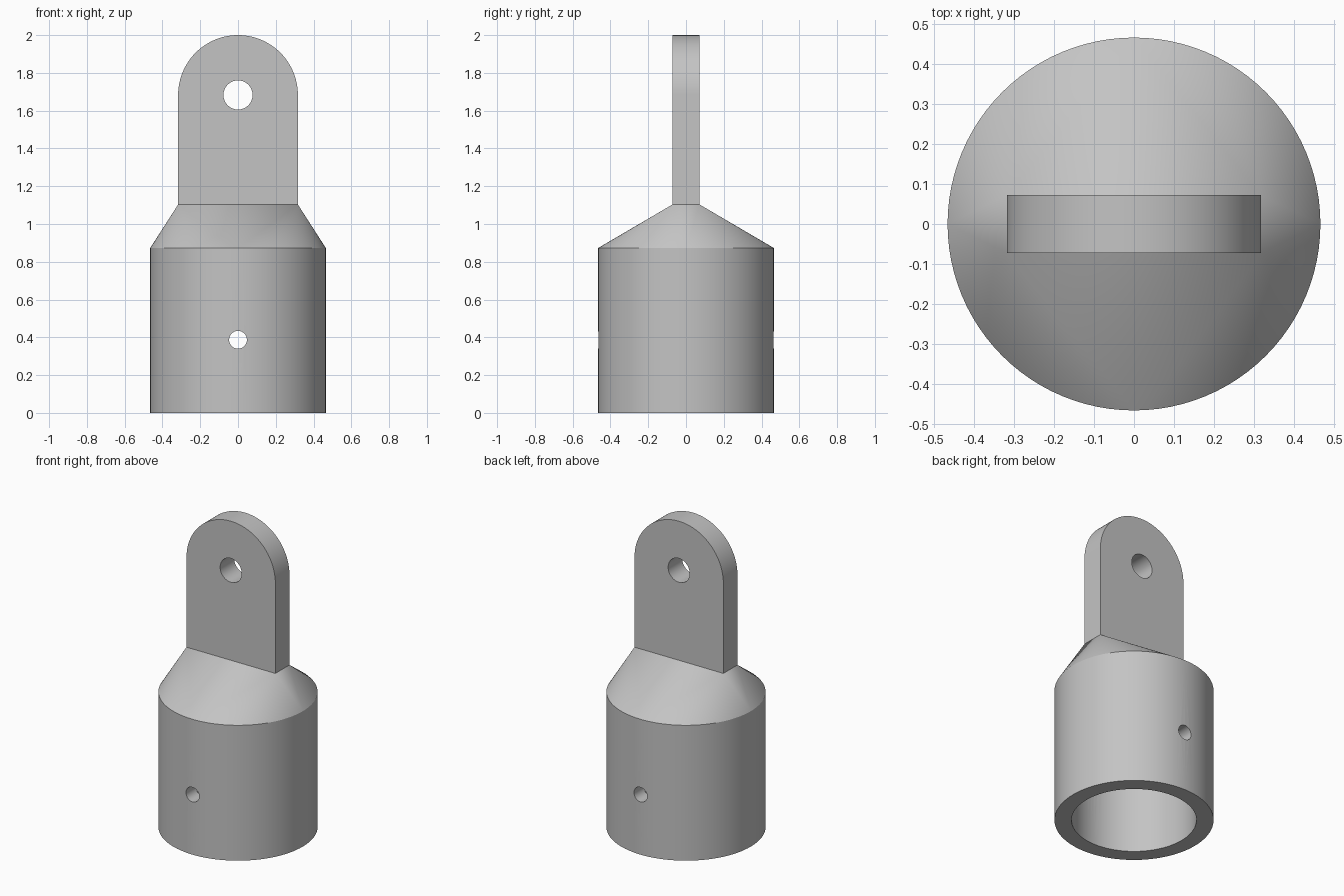
import bpy, bmesh
from math import cos, sin, pi, radians
from mathutils import Matrix

if "Cube" in bpy.data.objects:
    bpy.data.objects.remove(bpy.data.objects["Cube"], do_unlink=True)

R, BORE, BORE_TOP = 0.465, 0.365, 0.775
SHOULDER, NECK, EYE = 0.873, 1.103, 1.683
HALF_W, HALF_T = 0.317, 0.072
SIDES = 96

grey = bpy.data.materials.new("plain grey")
grey.use_nodes = True
colour = (0.55, 0.55, 0.55, 1)
grey.diffuse_color = colour
grey.node_tree.nodes["Principled BSDF"].inputs["Base Color"].default_value = colour


def make_object(name, bm):
    bmesh.ops.recalc_face_normals(bm, faces=bm.faces)
    mesh = bpy.data.meshes.new(name)
    bm.to_mesh(mesh)
    bm.free()
    mesh.materials.append(grey)
    ob = bpy.data.objects.new(name, mesh)
    bpy.context.collection.objects.link(ob)
    return ob


def cylinder(name, radius, depth, z, along_y=False):
    bm = bmesh.new()
    place = Matrix.Translation((0, 0, z))
    if along_y:
        place = place @ Matrix.Rotation(pi / 2, 4, 'X')
    bmesh.ops.create_cone(bm, cap_ends=True, segments=SIDES, radius1=radius,
                          radius2=radius, depth=depth, matrix=place)
    return make_object(name, bm)


def cut(ob, cutter):
    mod = ob.modifiers.new("cut", 'BOOLEAN')
    mod.operation, mod.solver, mod.object = 'DIFFERENCE', 'EXACT', cutter
    bpy.context.view_layer.objects.active = ob
    bpy.ops.object.modifier_apply(modifier=mod.name)
    bpy.data.objects.remove(cutter, do_unlink=True)


def finish(ob):
    # Open the joint between socket and tab, then smooth the round faces
    bm = bmesh.new()
    bm.from_mesh(ob.data)
    joint = [f for f in bm.faces if all(abs(v.co.z - NECK) < 1e-4 for v in f.verts)]
    bmesh.ops.delete(bm, geom=joint, context='FACES')
    bm.to_mesh(ob.data)
    bm.free()
    bpy.ops.object.select_all(action='DESELECT')
    ob.select_set(True)
    bpy.context.view_layer.objects.active = ob
    bpy.ops.object.shade_smooth_by_angle(angle=radians(25))


# Socket: round barrel whose shoulder blends into the tab's rectangular foot
bm = bmesh.new()
rings = []
for z in (0, SHOULDER):
    rings.append([bm.verts.new((R * cos(2 * pi * i / SIDES), R * sin(2 * pi * i / SIDES), z))
                  for i in range(SIDES)])
low, high = rings
foot = [bm.verts.new((sx * HALF_W, sy * HALF_T, NECK))
        for sx, sy in ((1, 1), (-1, 1), (-1, -1), (1, -1))]
bm.faces.new(low)
bm.faces.new(foot)
quarter = SIDES // 4
for i in range(SIDES):
    j, q = (i + 1) % SIDES, i // quarter
    bm.faces.new((low[i], low[j], high[j], high[i]))
    bm.faces.new((high[i], high[j], foot[q]))
    if i % quarter == 0:
        bm.faces.new((high[i], foot[q], foot[q - 1]))
socket = make_object("socket", bm)
cut(socket, cylinder("bore_cutter", BORE, 2 * BORE_TOP, 0))
cut(socket, cylinder("pin_hole_cutter", 0.047, 2, 0.387, True))
finish(socket)

# Tab: flat plate with a round end and an eye
bm = bmesh.new()
outline = [(-HALF_W, NECK), (HALF_W, NECK)]
outline += [(HALF_W * cos(pi * i / 48), EYE + HALF_W * sin(pi * i / 48)) for i in range(49)]
plate = bm.faces.new([bm.verts.new((x, -HALF_T, z)) for x, z in outline])
side = bmesh.ops.extrude_face_region(bm, geom=[plate])["geom"]
bmesh.ops.translate(bm, vec=(0, 2 * HALF_T, 0),
                    verts=[v for v in side if isinstance(v, bmesh.types.BMVert)])
tab = make_object("tab", bm)
cut(tab, cylinder("eye_cutter", 0.077, 1, EYE, True))
finish(tab)
